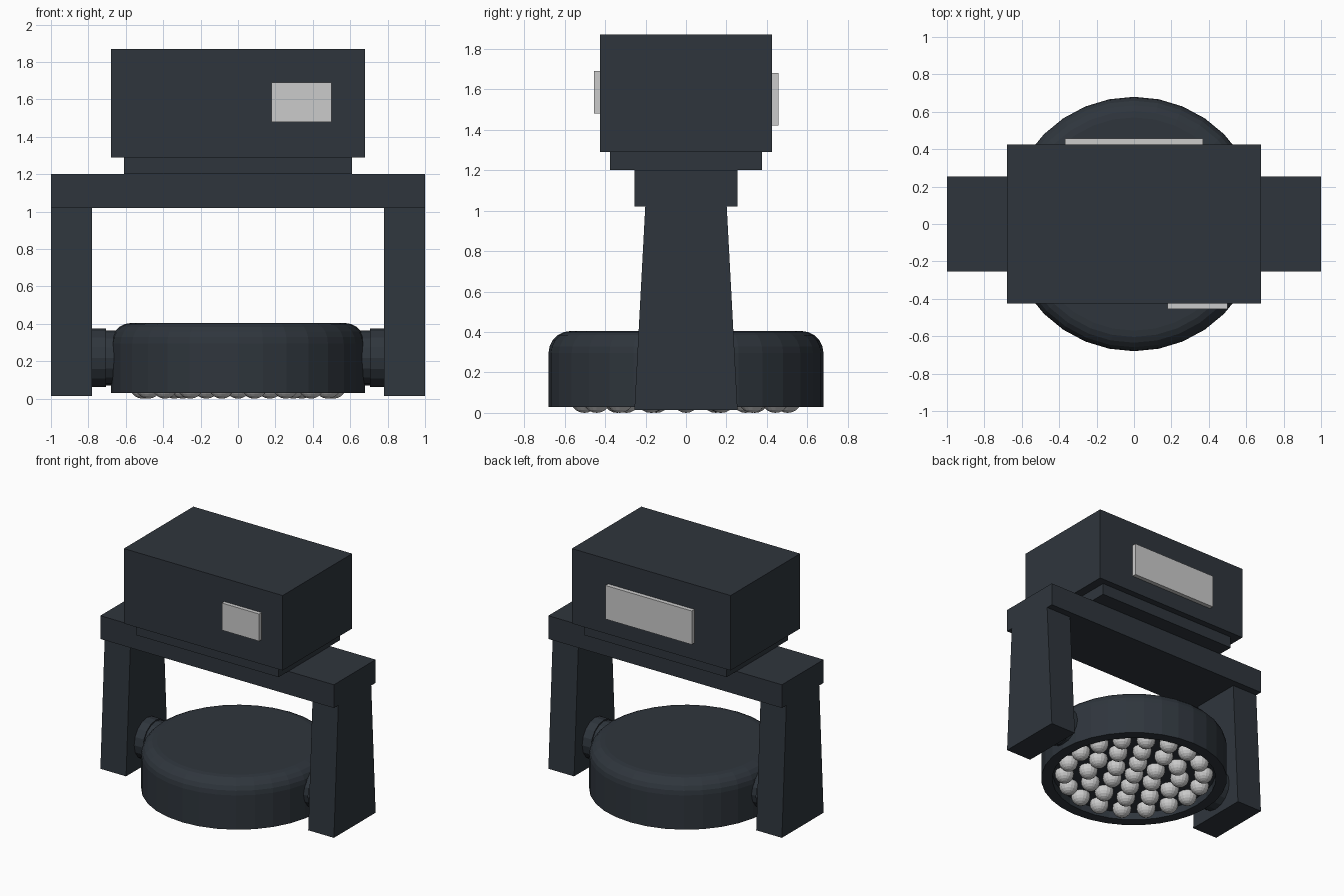
import bpy, bmesh, math
from mathutils import Matrix, Vector

if "Cube" in bpy.data.objects:
    bpy.data.objects.remove(bpy.data.objects["Cube"])


def material(name, rgb):
    m = bpy.data.materials.new(name)
    m.diffuse_color = (*rgb, 1)
    m.use_nodes = True
    m.node_tree.nodes["Principled BSDF"].inputs["Base Color"].default_value = m.diffuse_color
    return m


DARK = material("dark_metal", (0.028, 0.036, 0.046))


def finish(name, bm, mat=None):
    bmesh.ops.recalc_face_normals(bm, faces=bm.faces)
    me = bpy.data.meshes.new(name)
    bm.to_mesh(me)
    bm.free()
    ob = bpy.data.objects.new(name, me)
    bpy.context.collection.objects.link(ob)
    if mat:
        me.materials.append(mat)
    return ob


def box(name, lo, hi, mat=None, top_y=1.0):
    """Axis-aligned box; top_y scales the upper face in y."""
    bm = bmesh.new()
    bmesh.ops.create_cube(bm, size=1)
    lo, hi = Vector(lo), Vector(hi)
    for v in bm.verts:
        s = top_y if v.co.z > 0 else 1
        v.co = Vector(lo[i] + (v.co[i] + 0.5) * (hi[i] - lo[i]) for i in range(3))
        v.co.y *= s
    return finish(name, bm, mat)


def lathe(name, profile, sides, mat=None, matrix=Matrix()):
    """Revolve (radius, height) points about z; zero radius closes an end."""
    bm = bmesh.new()
    rings = []
    for r, z in profile:
        n = sides if r > 0 else 1
        rings.append([bm.verts.new((r * math.cos(math.tau * i / sides),
                                    r * math.sin(math.tau * i / sides), z))
                      for i in range(n)])
    for a, b in zip(rings, rings[1:]):
        for i in range(sides):
            j = (i + 1) % sides
            if len(a) == 1:
                bm.faces.new((a[0], b[i], b[j]))
            elif len(b) == 1:
                bm.faces.new((a[i], a[j], b[0]))
            else:
                bm.faces.new((a[i], a[j], b[j], b[i]))
    bm.transform(matrix)
    return finish(name, bm, mat)


# Control housing, mounting plate and yoke crossbar
box("housing", (-0.68, -0.425, 1.29), (0.68, 0.425, 1.87), DARK)
box("mounting_plate", (-0.61, -0.375, 1.2), (0.61, 0.375, 1.29), DARK)
box("yoke_crossbar", (-1, -0.255, 1.02), (1, 0.255, 1.2), DARK)

# Front and back display panels
box("front_panel", (0.18, -0.455, 1.48), (0.5, -0.42, 1.69))
box("back_panel", (-0.37, 0.42, 1.42), (0.37, 0.458, 1.68))

# Tapered yoke arms and stepped pivots
for side, s in (("left", -1), ("right", 1)):
    x0, x1 = sorted((s * 0.78, s * 1.0))
    box(f"{side}_yoke_arm", (x0, -0.255, 0.015), (x1, 0.255, 1.02), DARK, 0.79)
    turn = Matrix.Translation((0, 0, 0.218)) @ Matrix.Rotation(s * math.pi / 2, 4, 'Y')
    lathe(f"{side}_pivot", [(0, 0.62), (0.147, 0.62), (0.147, 0.705), (0.156, 0.705),
                            (0.156, 0.78), (0, 0.78)], 16, DARK, turn)

# Round lamp head: rounded top edge, hollow underside
curve = [(0.57 + 0.11 * math.cos(a), 0.295 + 0.11 * math.sin(a))
         for a in (math.pi / 2 * k / 5 for k in range(6))]
lathe("lamp_head", [(0, 0.09), (0.6, 0.09), (0.6, 0.03), (0.68, 0.03), *curve,
                    (0, 0.405)], 32, DARK)

# Lamp bulbs in concentric rings
bm = bmesh.new()
for ring in range(4):
    count = max(1, 6 * ring)
    for i in range(count):
        a = math.tau * i / count
        bmesh.ops.create_uvsphere(bm, u_segments=16, v_segments=10, radius=0.07,
                                  matrix=Matrix.Translation((0.17 * ring * math.cos(a),
                                                             0.17 * ring * math.sin(a), 0.07)))
finish("lamp_bulbs", bm)
